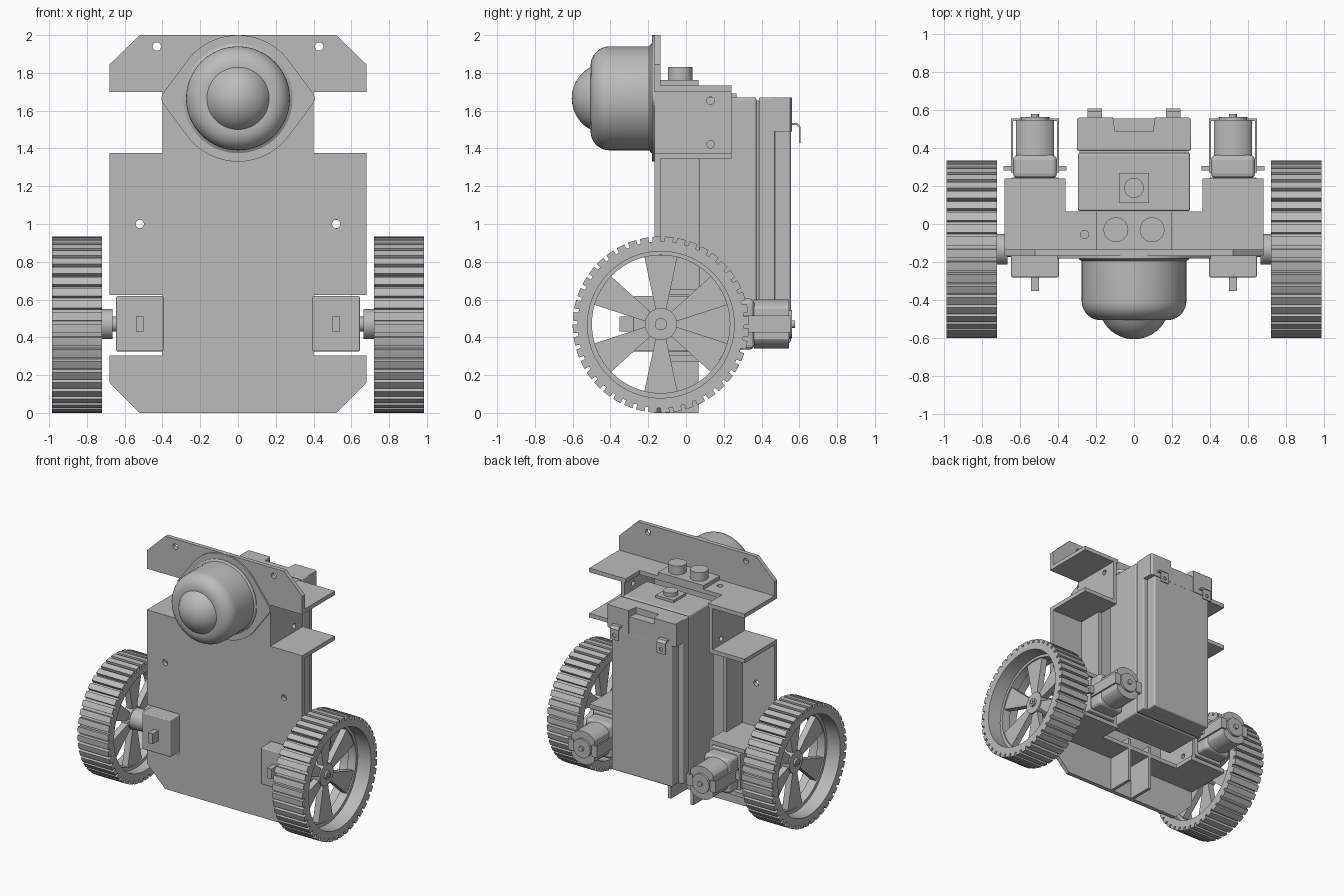
import bpy, bmesh, math
from mathutils import Vector, Matrix

if "Cube" in bpy.data.objects:
    bpy.data.objects.remove(bpy.data.objects["Cube"])

grey = bpy.data.materials.new("plain_grey")
grey.diffuse_color = (0.5, 0.5, 0.5, 1)
grey.use_nodes = True
grey.node_tree.nodes["Principled BSDF"].inputs["Base Color"].default_value = grey.diffuse_color


def finish(name, bm, smooth=False):
    bmesh.ops.remove_doubles(bm, verts=bm.verts, dist=1e-5)
    bmesh.ops.recalc_face_normals(bm, faces=bm.faces)
    me = bpy.data.meshes.new(name)
    bm.to_mesh(me)
    bm.free()
    me.materials.append(grey)
    ob = bpy.data.objects.new(name, me)
    bpy.context.collection.objects.link(ob)
    if smooth:
        bpy.ops.object.select_all(action='DESELECT')
        bpy.context.view_layer.objects.active = ob
        ob.select_set(True)
        bpy.ops.object.shade_smooth_by_angle(angle=math.radians(30))
    return ob


def place(axis, u, v, d):
    return {'X': (d, u, v), 'Y': (u, d, v), 'Z': (u, v, d)}[axis]


def prism(name, pts, axis, a, b, smooth=False):
    bm = bmesh.new()
    lo, hi = ([bm.verts.new(place(axis, u, v, d)) for u, v in pts] for d in (a, b))
    bm.faces.new(lo)
    bm.faces.new(hi)
    for i in range(len(pts)):
        j = (i + 1) % len(pts)
        bm.faces.new((lo[i], lo[j], hi[j], hi[i]))
    return finish(name, bm, smooth)


def box(name, x0, x1, y0, y1, z0, z1, bevel=0):
    ob = prism(name, [(x0, y0), (x1, y0), (x1, y1), (x0, y1)], 'Z', z0, z1)
    if bevel:
        m = ob.modifiers.new("rounding", 'BEVEL')
        m.width, m.segments = bevel, 3
    return ob


def lathe(name, profile, axis, u, v, n=48):
    """Revolve (radius, depth) points about an axis through (u, v)."""
    bm = bmesh.new()
    rings = []
    for r, d in profile:
        if r == 0:
            rings.append([bm.verts.new(place(axis, u, v, d))] * n)
        else:
            rings.append([bm.verts.new(place(axis, u + r * math.cos(math.tau * i / n),
                                             v + r * math.sin(math.tau * i / n), d)) for i in range(n)])
    for p, q in zip(rings, rings[1:]):
        for i in range(n):
            j = (i + 1) % n
            vs = list(dict.fromkeys((p[i], p[j], q[j], q[i])))
            bm.faces.new(vs)
    return finish(name, bm, True)


def cyl(name, axis, u, v, r, a, b, n=32):
    return lathe(name, [(0, a), (r, a), (r, b), (0, b)], axis, u, v, n)


def drill(ob, axis, u, v, r, a, b):
    c = cyl(ob.name + "_hole_cutter", axis, u, v, r, a, b, 20)
    c.hide_render = True
    c.hide_viewport = True
    m = ob.modifiers.new("hole", 'BOOLEAN')
    m.operation, m.object, m.solver = 'DIFFERENCE', c, 'EXACT'


# Front plate with motor slots and neck
half = [(.52, 0), (.68, .16), (.68, .305), (.4, .305), (.4, .625), (.68, .625), (.68, 1.375),
        (.4, 1.375), (.4, 1.7), (.68, 1.7), (.68, 1.845), (.52, 2)]
plate = prism("front_plate", half + [(-x, z) for x, z in reversed(half)], 'Y', -.168, -.135)
for s in (-1, 1):
    drill(plate, 'Y', s * .43, 1.94, .022, -.25, -.05)
    drill(plate, 'Y', s * .52, 1.0, .022, -.25, -.05)

# Full-width folded shelves, cut back in the middle
shelf = [(.68, -.14), (.68, .24), (.36, .24), (.36, .065)]
outline = shelf + [(-x, y) for x, y in reversed(shelf)]
prism("bottom_shelf", outline, 'Z', .272, .305)
top_shelf = prism("top_shelf", outline, 'Z', 1.7, 1.732)
drill(top_shelf, 'Z', -.26, -.055, .022, 1.6, 1.8)

# Raised button panel and round buttons
box("button_panel", -.2, .2, -.135, .065, 1.732, 1.762)
for s in (-1, 1):
    cyl("round_button", 'Z', s * .095, -.03, .065, 1.762, 1.83)


def mbox(name, s, x0, x1, *rest):
    return box(name, min(s * x0, s * x1), max(s * x0, s * x1), *rest)


for s in (-1, 1):
    # Middle shelves, side walls and lower channel
    mbox("neck_shelf", s, .37, .68, -.14, .24, 1.343, 1.375)
    mbox("motor_shelf", s, .37, .68, -.14, .24, .625, .657)
    mbox("body_wall", s, .37, .4, -.14, .065, .657, 1.343)
    mbox("channel_wall", s, .085, .11, -.14, .065, 0, .36)
    for name, z0, z1 in (("neck_wall", 1.375, 1.7), ("motor_wall", .305, .625)):
        w = mbox(name, s, .37, .4, -.14, .24, z0, z1)
        for z in (z0 + .047, z1 - .047):
            drill(w, 'X', .13, z, .02, s * .3, s * .5)

# Sensor flange: hull of a large disc and two ears
bm = bmesh.new()
for cx, r in ((0, .335), (.355, .05), (-.355, .05)):
    for i in range(64):
        t = math.tau * i / 64
        for y in (-.18, -.168):
            bm.verts.new((cx + r * math.cos(t), y, 1.665 + r * math.sin(t)))
res = bmesh.ops.convex_hull(bm, input=bm.verts)
bmesh.ops.delete(bm, geom=[v for v in bm.verts if not v.link_faces], context='VERTS')
finish("sensor_flange", bm, True)

# Sensor housing with rounded rim, and lens
arc = [math.radians(a) for a in range(0, 91, 10)]
lathe("sensor_housing", [(0, -.17), (.29, -.17), (.29, -.185), (.275, -.195)]
      + [(.175 + .1 * math.cos(a), -.405 - .1 * math.sin(a)) for a in arc] + [(0, -.505)],
      'Y', 0, 1.665, 64)
top = math.asin(.165 / .186)
lathe("sensor_lens", [(.165, -.49)] + [(.186 * math.sin(top * k / 10), -.419 - .186 * math.cos(top * k / 10))
                                       for k in range(10, 0, -1)] + [(0, -.605)], 'Y', 0, 1.665)

# Battery case: two halves, recessed lower back, latch notch
box("case_front", -.295, .295, .068, .373, .37, 1.67, .012)
box("case_seam", -.285, .285, .36, .4, .38, 1.655)
box("case_middle", -.3, .3, .386, .47, .37, 1.67, .008)
prism("case_top_back", [(-.3, .46), (.3, .46), (.3, .55), (.285, .56), (.11, .56), (.1, .485),
                        (-.1, .485), (-.11, .56), (-.285, .56), (-.3, .55)], 'Z', 1.49, 1.67)
box("latch_floor", -.11, .11, .47, .555, 1.49, 1.62)
box("case_back", -.265, .265, .46, .555, .37, 1.5, .012)
box("switch_base", -.078, .078, .11, .268, 1.665, 1.69)
cyl("switch_button", 'Z', 0, .19, .052, 1.69, 1.72)

# Hooked wire clips on the case back
hook = [(.55, 1.535), (.59, 1.535), (.606, 1.515), (.606, 1.43), (.597, 1.43),
        (.597, 1.51), (.586, 1.525), (.55, 1.525)]
for s in (-1, 1):
    c = prism("case_clip", hook, 'X', s * .205 - .038, s * .205 + .038)
    drill(c, 'Y', s * .205, 1.465, .015, .58, .63)

# Motors: gearbox, gear head, flat-sided can, strap
ZM, YW = .47, -.133
for s in (-1, 1):
    cx = s * .52
    box("gearbox", cx - .125, cx + .125, -.28, .245, .325, .618, .008)
    box("gearbox_lug", cx - .02, cx + .02, -.352, -.27, .43, .51)
    box("gear_head", cx - .115, cx + .115, .24, .362, .335, .605, .025)
    can = []
    for i in range(48):
        t = math.tau * i / 48
        can.append((cx + max(-.1, min(.1, .13 * math.cos(t))), ZM + .13 * math.sin(t)))
    prism("motor_can", can, 'Y', .36, .545, True)
    cyl("motor_cap", 'Y', cx, ZM, .075, .54, .562)
    cyl("motor_shaft_end", 'Y', cx, ZM, .02, .56, .577, 16)
    for k in (-1, 1):
        e = cx + k * .121
        box("strap_arm", e - .006, e + .006, .27, .553, ZM - .045, ZM + .045)
        f = cx + k * .145
        box("strap_tab", f - .02, f + .02, .28, .305, ZM - .03, ZM + .03)
        g = cx + k * .102
        box("strap_end", g - .024, g + .024, .541, .553, ZM - .045, ZM + .045)

# Wheels
TEETH, R = 44, .467
for s in (-1, 1):
    # Treaded tyre: toothed outer ring joined to a plain inner ring
    bm = bmesh.new()
    rows = []
    for i in range(TEETH):
        for f, r in ((0, R), (.34, R), (.68, R), (.70, R - .026), (.98, R - .026)):
            t = math.tau * (i + f) / TEETH
            rows.append([bm.verts.new((s * x, YW + q * math.cos(t), ZM - .003 + q * math.sin(t)))
                         for x, q in ((.72, r), (.985, r), (.985, .388), (.72, .388))])
    for p, q in zip(rows, rows[1:] + rows[:1]):
        for k in range(4):
            bm.faces.new((p[k], p[(k + 1) % 4], q[(k + 1) % 4], q[k]))
    finish("tyre", bm, True)
    # Hub, axle and recessed wedge spokes
    cyl("wheel_hub", 'X', YW, ZM, .085, s * .8, s * .87)
    cyl("hub_sleeve", 'X', YW, ZM, .08, s * .665, s * .82)
    cyl("axle", 'X', YW, ZM, .04, s * .64, s * .67)
    cyl("hub_cap", 'X', YW, ZM, .032, s * .86, s * .885)
    cyl("hub_screw", 'X', YW, ZM, .016, s * .88, s * .892, 16)
    lathe("inner_rim", [(.395, s * .8), (.365, s * .8), (.365, s * .87), (.395, s * .87)], 'X', YW, ZM, 64)
    for i in range(6):
        t = math.tau * (i + .5) / 6
        pts = [(YW + r * math.cos(t + a), ZM + r * math.sin(t + a))
               for r, a in ((.06, -.4), (.375, -.24), (.375, .24), (.06, .4))]
        prism("spoke", pts, 'X', s * .81, s * .86)
